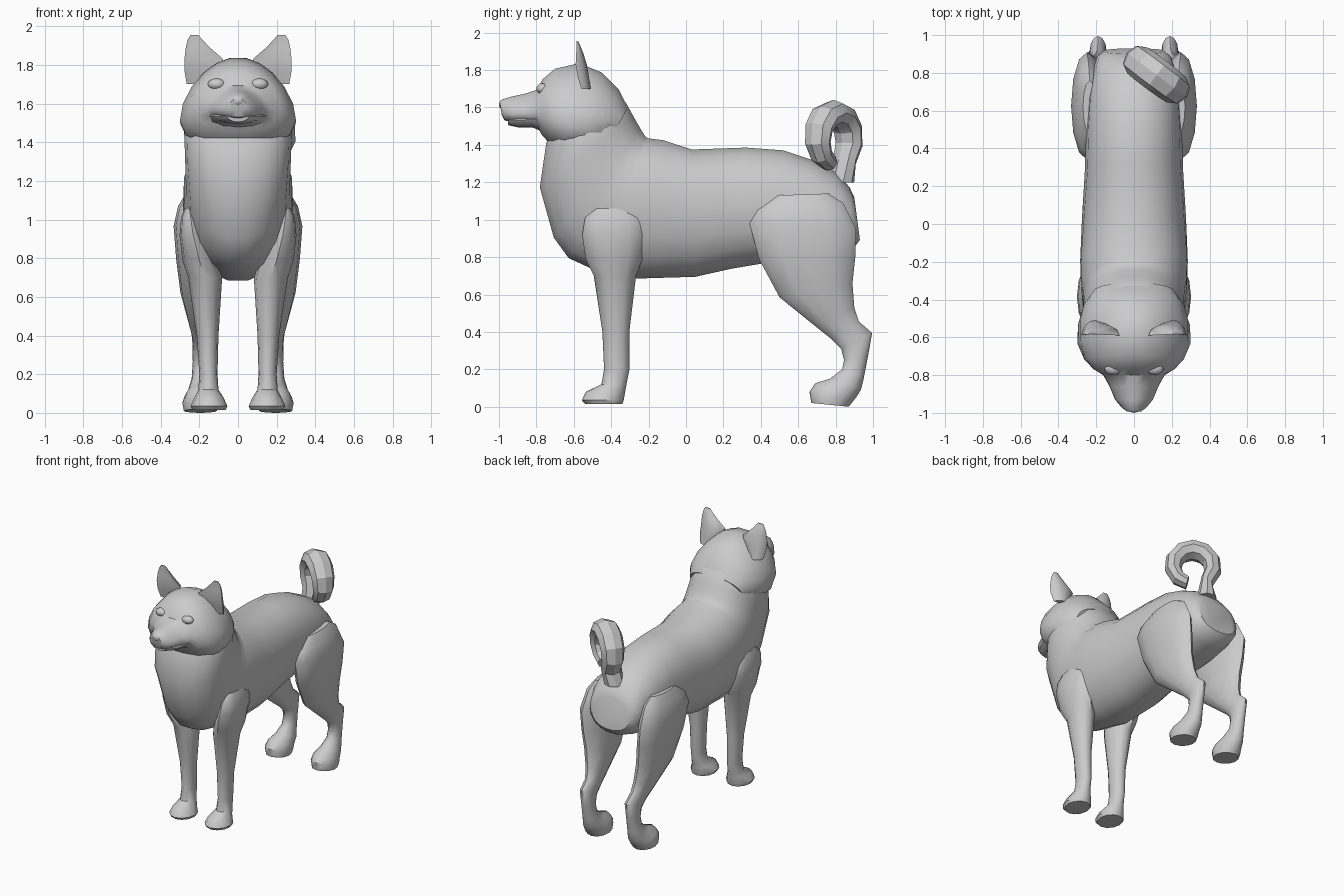
import bpy, bmesh, math
from mathutils import Vector, Matrix

cube = bpy.data.objects.get("Cube")
if cube:
    bpy.data.objects.remove(cube, do_unlink=True)

# One plain material for the whole animal
grey = bpy.data.materials.new("plain_grey")
grey.use_nodes = True
colour = (0.6, 0.6, 0.6, 1)
grey.diffuse_color = colour
grey.node_tree.nodes["Principled BSDF"].inputs["Base Color"].default_value = colour


def finish(name, bm, angle=40):
    """Turn a bmesh into a smooth shaded object."""
    bmesh.ops.recalc_face_normals(bm, faces=bm.faces)
    mesh = bpy.data.meshes.new(name)
    bm.to_mesh(mesh)
    bm.free()
    mesh.materials.append(grey)
    obj = bpy.data.objects.new(name, mesh)
    bpy.context.collection.objects.link(obj)
    bpy.ops.object.select_all(action='DESELECT')
    obj.select_set(True)
    bpy.context.view_layer.objects.active = obj
    bpy.ops.object.shade_smooth_by_angle(angle=math.radians(angle))
    return obj


def loft(name, rings, sides=14, power=1.0, dent=1.0, angle=40):
    """Skin rings of (centre, half axis u, half axis v, pear amount)."""
    bm = bmesh.new()
    loops = []
    for centre, u, v, pear in rings:
        loop = []
        for i in range(sides):
            a = math.tau * i / sides
            c = math.copysign(abs(math.cos(a)) ** power, math.cos(a))
            s = math.copysign(abs(math.sin(a)) ** power, math.sin(a))
            c *= 1 - pear * s
            if s < 0:
                s *= dent
            loop.append(bm.verts.new(centre + u * c + v * s))
        loops.append(loop)
    for low, high in zip(loops, loops[1:]):
        for i in range(sides):
            j = (i + 1) % sides
            bm.faces.new((low[i], low[j], high[j], high[i]))
    bm.faces.new(loops[0])
    bm.faces.new(loops[-1])
    return finish(name, bm, angle)


def span(top, bottom, half_width, pear=0.0, x=0.0):
    """Ring spanning two (y, z) points, widened along x."""
    a, b = Vector((x, *top)), Vector((x, *bottom))
    return (a + b) / 2, Vector((half_width, 0, 0)), (a - b) / 2, pear


def flat(z, x, rx, y, ry):
    """Horizontal oval ring."""
    return Vector((x, y, z)), Vector((rx, 0, 0)), Vector((0, ry, 0)), 0.0


def ball(name, centre, radii, segments=12):
    bm = bmesh.new()
    matrix = Matrix.Translation(centre) @ Matrix.Diagonal((*radii, 1))
    bmesh.ops.create_uvsphere(bm, u_segments=segments, v_segments=8, radius=1, matrix=matrix)
    return finish(name, bm, 60)


# Torso and neck: upper point, lower point, half width, pear amount
torso = [
    ((.90, 1.12), (.93, .89), .16),
    ((.875, 1.175), (.90, .85), .195),
    ((.80, 1.26), (.82, .82), .22),
    ((.67, 1.325), (.66, .785), .245),
    ((.52, 1.375), (.46, .77), .255),
    ((.32, 1.39), (.25, .735), .26),
    ((.03, 1.38), (.05, .69), .275, -.05),
    ((-.12, 1.43), (-.27, .68), .285, -.1),
    ((-.2, 1.44), (-.5, .73), .28, -.13),
    ((-.215, 1.45), (-.63, .79), .27, -.13),
    ((-.24, 1.49), (-.71, .90), .27, -.1),
    ((-.275, 1.55), (-.785, 1.17), .275),
    ((-.32, 1.63), (-.75, 1.41), .282),
    ((-.42, 1.70), (-.70, 1.5), .24),
]
loft("torso", [span(*s) for s in torso], sides=18, power=.9)

# Head and muzzle, with wider cheeks than brow
head = [
    ((-.31, 1.6), (-.42, 1.40), .22),
    ((-.36, 1.70), (-.49, 1.36), .265, .14),
    ((-.45, 1.79), (-.57, 1.35), .285, .27),
    ((-.57, 1.84), (-.66, 1.36), .285, .31),
    ((-.70, 1.81), (-.725, 1.40), .255, .25),
    ((-.765, 1.755), (-.77, 1.45), .215, .15),
    ((-.80, 1.695), (-.80, 1.505), .155, .3),
    ((-.86, 1.675), (-.86, 1.515), .12, .38),
    ((-.93, 1.66), (-.93, 1.52), .094, .35),
    ((-.98, 1.645), (-.97, 1.53), .062, .25),
    ((-.995, 1.625), (-.985, 1.56), .04),
]
loft("head", [span(*s) for s in head], sides=18, power=.92)

jaw = [
    ((-.72, 1.6), (-.72, 1.45), .18),
    ((-.82, 1.58), (-.82, 1.493), .14),
    ((-.9, 1.57), (-.9, 1.494), .105),
    ((-.955, 1.56), (-.95, 1.505), .055),
]
loft("lower_jaw", [span(*s) for s in jaw], sides=12)
ball("nose", (0, -.972, 1.615), (.042, .028, .03), 8)

# Thick curled tail, coiling over towards the left
along, normal, up = Vector((.8, -.6, 0)), Vector((.6, .8, 0)), Vector((0, 0, 1))
middle = Vector((.125, .785, 1.43))
base = Vector((.03, .83, 1.2))
rings = [(base, normal * .07, along * -.07, 0.0)]
steps = 9
for i in range(steps + 1):
    t = i / steps
    a = math.radians(225 - 300 * t)
    out = along * math.cos(a) + up * math.sin(a)
    reach = .15 - .02 * t
    swell = math.sin(math.pi * t)
    rings.append((middle + out * reach, normal * (.075 + .025 * swell - .02 * t),
                  out * (.055 + .02 * swell - .01 * t), 0.0))
loft("tail", rings, sides=8, angle=30)

# Paired parts, described on the left and mirrored to the right
front_leg = [
    (1.06, .25, .025, -.39, .09),
    (1.01, .245, .05, -.385, .155),
    (.92, .232, .07, -.385, .17),
    (.79, .2, .088, -.385, .152),
    (.7, .17, .088, -.38, .113),
    (.4, .157, .056, -.375, .072),
    (.2, .153, .047, -.37, .068),
    (.12, .153, .052, -.385, .067),
    (.08, .15, .075, -.43, .105),
    (.035, .15, .095, -.445, .112),
    (.015, .15, .085, -.44, .1),
]
# Hind leg: front point, rear point, x, half width
hind_leg = [
    ((.48, 1.13), (.76, 1.14), .235, .035),
    ((.37, 1.05), (.84, 1.09), .24, .07),
    ((.34, .98), (.91, .95), .248, .085),
    ((.39, .79), (.905, .8), .235, .085),
    ((.5, .585), (.89, .66), .22, .078),
    ((.68, .44), (.9, .53), .203, .058),
    ((.78, .36), (.925, .455), .193, .047),
    ((.83, .31), (.995, .395), .19, .045),
    ((.845, .25), (.975, .28), .19, .044),
    ((.835, .2), (.95, .15), .19, .05),
    ((.77, .15), (.935, .09), .19, .068),
    ((.69, .125), (.91, .05), .193, .083),
    ((.66, .08), (.89, .025), .195, .093),
    ((.67, .02), (.87, 0), .195, .085),
]
ear = [
    (1.70, .205, .06, -.56, .05),
    (1.77, .192, .085, -.58, .06),
    (1.83, .177, .1, -.59, .06),
    (1.89, .208, .062, -.587, .038),
    (1.93, .222, .038, -.585, .02),
    (1.955, .225, .02, -.585, .008),
]
for side, s in (("left", 1), ("right", -1)):
    loft(side + "_front_leg", [flat(z, s * x, rx, y, ry) for z, x, rx, y, ry in front_leg], sides=12)
    loft(side + "_hind_leg", [span(f, r, w, x=s * x) for f, r, x, w in hind_leg], sides=12)
    loft(side + "_ear", [flat(z, s * x, rx, y, ry) for z, x, rx, y, ry in ear], sides=12, dent=-.1)
    ball(side + "_eye", (s * .11, -.765, 1.7), (.047, .035, .03))
